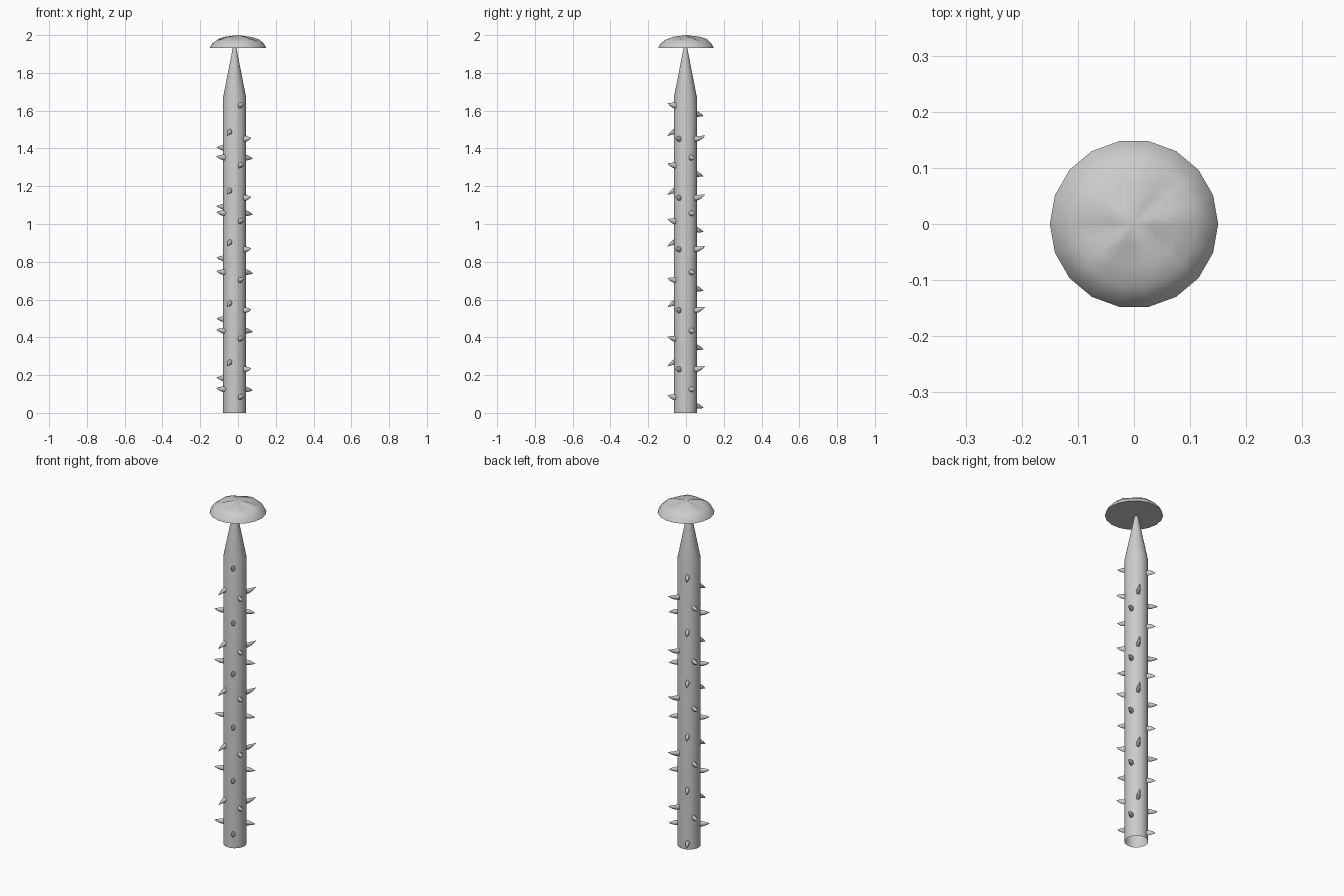
import bpy, bmesh, math
from mathutils import Vector

if "Cube" in bpy.data.objects:
    bpy.data.objects.remove(bpy.data.objects["Cube"])

grey = bpy.data.materials.new("plain grey")
grey.diffuse_color = (0.6, 0.6, 0.6, 1)
grey.use_nodes = True
grey.node_tree.nodes["Principled BSDF"].inputs["Base Color"].default_value = grey.diffuse_color
CX, CY, R = -0.018, -0.003, 0.061      # stem axis and radius


def add_ring(bm, n, point):
    return [bm.verts.new(point(2 * math.pi * i / n)) for i in range(n)]


def bridge(bm, a, b):
    n = len(a)
    for i in range(n):
        j = (i + 1) % n
        bm.faces.new((a[i], a[j], b[j], b[i]))


def fan(bm, ring, tip):
    t = bm.verts.new(tip)
    for i in range(len(ring)):
        bm.faces.new((ring[i], ring[(i + 1) % len(ring)], t))


def finish(bm, name, angle=40):
    mesh = bpy.data.meshes.new(name)
    bm.to_mesh(mesh)
    bm.free()
    mesh.materials.append(grey)
    obj = bpy.data.objects.new(name, mesh)
    bpy.context.collection.objects.link(obj)
    bpy.ops.object.select_all(action='DESELECT')
    obj.select_set(True)
    bpy.context.view_layer.objects.active = obj
    bpy.ops.object.shade_smooth_by_angle(angle=math.radians(angle))
    return obj


# Stem: open tube tapering to a point under the cap
bm = bmesh.new()
prev = None
for r, z in ((R, 0), (R, 1.67), (0.009, 1.935)):
    ring = add_ring(bm, 24, lambda t: (CX + r * math.cos(t), CY + r * math.sin(t), z))
    if prev:
        bridge(bm, prev, ring)
    prev = ring
finish(bm, "stem")

# Cap: shallow dome with a dented crown and a flat underside
bm = bmesh.new()
prev = None
for r, z, wave in ((0.15, 1.931, 0), (0.137, 1.955, 0), (0.112, 1.975, 0.004),
                   (0.078, 1.985, 0.006), (0.038, 1.993, 0.003)):
    ring = add_ring(bm, 18, lambda t: (r * math.cos(t), r * math.sin(t),
                                       z + wave * math.sin(5 * t + 0.6)))
    if prev:
        bridge(bm, prev, ring)
    else:
        bm.faces.new(ring[::-1])
    prev = ring
fan(bm, prev, (0, 0, 2.0))
finish(bm, "cap")


# Thorns: curved claws, each given by angle, height, reach and tip lift
def thorn(bm, degrees, z, reach, lift):
    a = math.radians(degrees)
    out = Vector((math.cos(a), math.sin(a), 0))
    side = Vector((-math.sin(a), math.cos(a), 0))
    up = Vector((0, 0, 1))
    axis = Vector((CX, CY, z))
    start = R - 0.006
    prev = None
    for f, w in ((0, 1), (0.4, 0.85), (0.75, 0.45)):
        c = axis + out * (start + (reach - start) * f) + up * lift * f * f
        ring = add_ring(bm, 8, lambda t: c + side * (0.011 * w * math.cos(t))
                        + up * (0.016 * w * math.sin(t)))
        if prev:
            bridge(bm, prev, ring)
        prev = ring
    fan(bm, prev, axis + out * reach + up * lift)


bm = bmesh.new()
# Whorls whose front thorn lifts; the topmost has only a front and a back thorn
for k, z in enumerate((0.035, 0.345, 0.655, 0.967, 1.262, 1.58)):
    thorn(bm, -63, z + 0.047, 0.107, 0.012)
    thorn(bm, 117, z + 0.003, 0.108, -0.012)
    if k < 5:
        thorn(bm, 27, z + 0.09, 0.109, -0.006)
        thorn(bm, 207, z + 0.09, 0.109, 0.006)
# Whorls between them, whose front thorn droops
for z in (0.23, 0.543, 0.865, 1.138, 1.45):
    thorn(bm, -113, z + 0.04, 0.103, -0.024)
    thorn(bm, -31, z, 0.104, 0.005)
    thorn(bm, 59, z, 0.123, 0.018)
    thorn(bm, 149, z - 0.047, 0.112, 0.004)
finish(bm, "thorns", 60)
